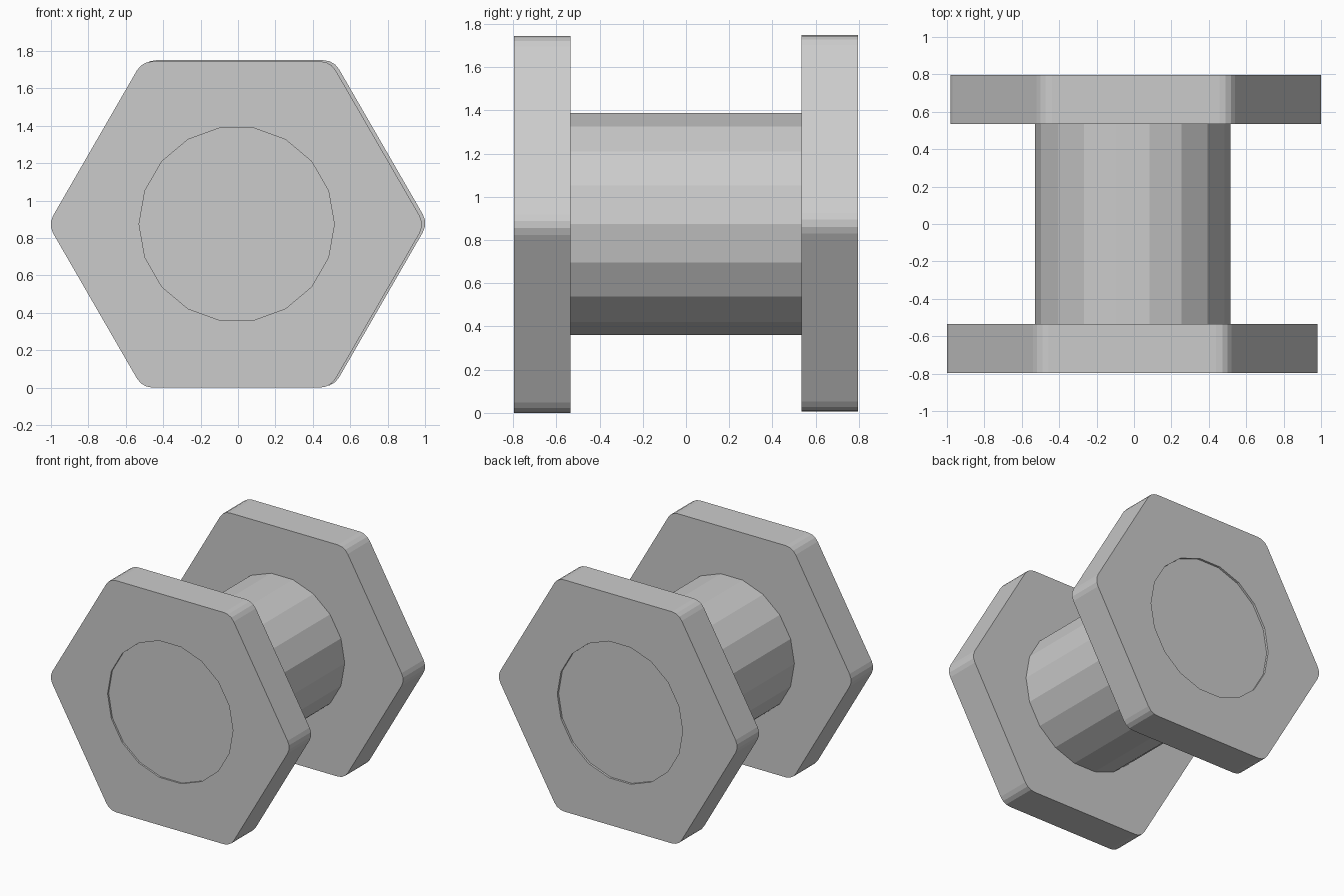
import bpy, bmesh
from math import cos, sin, radians
from mathutils import Vector

if "Cube" in bpy.data.objects:
    bpy.data.objects.remove(bpy.data.objects["Cube"])

APOTHEM, CORNER = 0.872, 0.095      # hexagon size and corner rounding
SHAFT_R, SIDES = 0.522, 18
SHAFT_X, SHAFT_Z = -0.007, 0.874


def ring(cx, cz, r, angles):
    return [(cx + r * cos(radians(a)), cz + r * sin(radians(a))) for a in angles]


def hexagon(cx, cz):
    # six arcs of three segments each
    d = (APOTHEM - CORNER) / cos(radians(30))
    pts = []
    for k in range(6):
        a = 60 * k
        x, z = ring(cx, cz, d, [a])[0]
        pts += ring(x, z, CORNER, [a - 30 + 20 * i for i in range(4)])
    return pts


def prism(name, loops, y0, y1):
    # fill the profile (inner loops become holes) and extrude along y
    bm = bmesh.new()
    edges = []
    for loop in loops:
        vs = [bm.verts.new((x, y0, z)) for x, z in loop]
        edges += [bm.edges.new((vs[i - 1], vs[i])) for i in range(len(vs))]
    bmesh.ops.triangle_fill(bm, edges=edges, use_beauty=True, use_dissolve=False,
                            normal=(0, -1, 0))
    geo = bmesh.ops.extrude_face_region(bm, geom=bm.faces[:], use_keep_orig=True)["geom"]
    bmesh.ops.translate(bm, vec=Vector((0, y1 - y0, 0)),
                        verts=[g for g in geo if isinstance(g, bmesh.types.BMVert)])
    bmesh.ops.recalc_face_normals(bm, faces=bm.faces[:])
    mesh = bpy.data.meshes.new(name)
    bm.to_mesh(mesh)
    bm.free()
    ob = bpy.data.objects.new(name, mesh)
    bpy.context.collection.objects.link(ob)
    return ob


circle = ring(SHAFT_X, SHAFT_Z, SHAFT_R, [360 / SIDES * i for i in range(SIDES)])

# hexagonal end plates, each with a round socket for the shaft
prism("front_plate", [hexagon(-0.009, 0.872), circle], -0.796, -0.534)
prism("back_plate", [hexagon(0.009, 0.878), circle], 0.534, 0.796)

# faceted shaft, ending slightly below the outer plate faces
prism("shaft", [circle], -0.783, 0.78)
